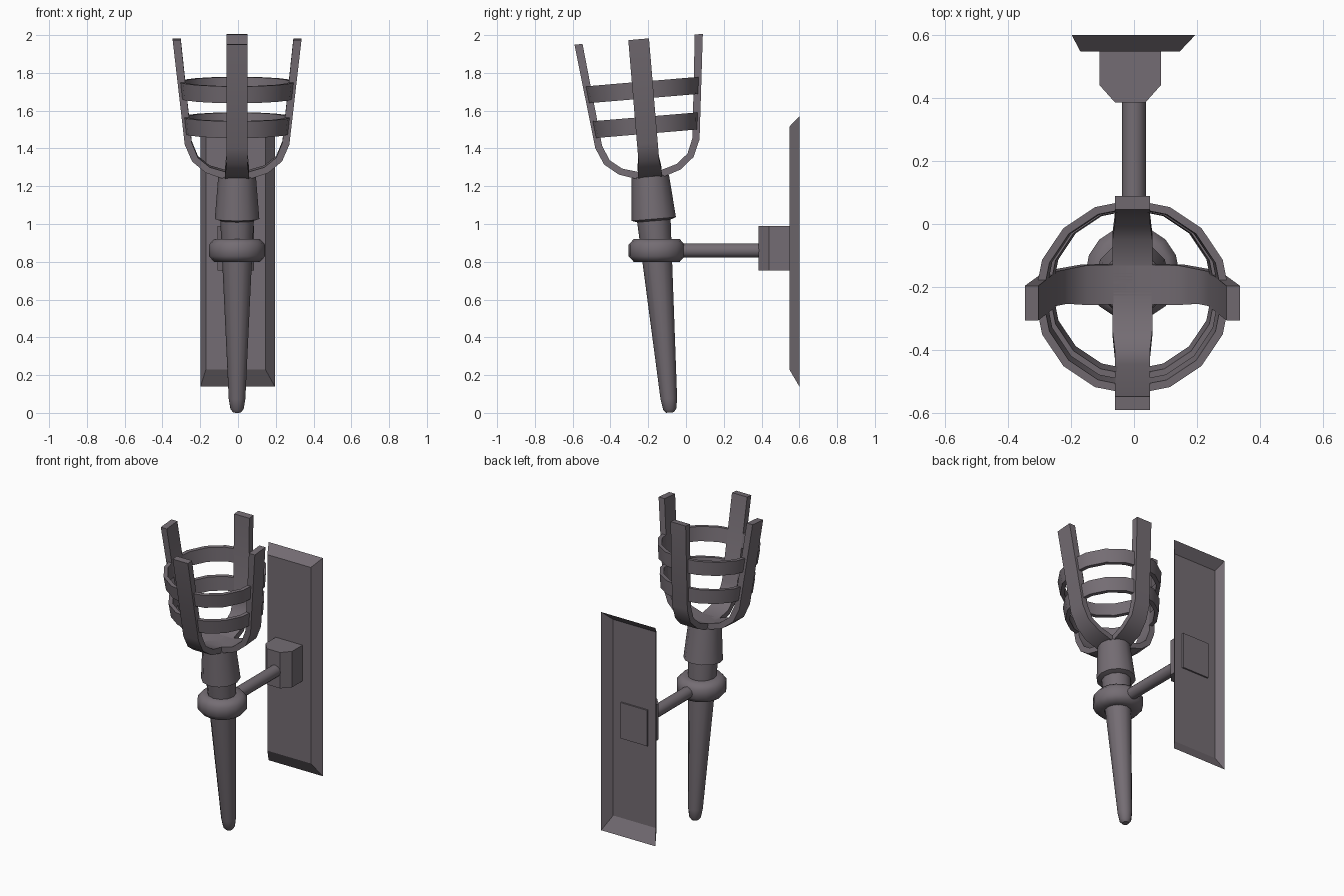
import bpy, bmesh, math
from mathutils import Matrix, Vector

if "Cube" in bpy.data.objects:
    bpy.data.objects.remove(bpy.data.objects["Cube"])

iron = bpy.data.materials.new("dark iron")
iron.diffuse_color = (0.175, 0.152, 0.172, 1)
iron.use_nodes = True
iron.node_tree.nodes["Principled BSDF"].inputs["Base Color"].default_value = iron.diffuse_color

X0 = -0.005
# torch frame: origin at the handle tip, leaning forward as it rises
TILT = Matrix.Translation((X0, -0.085, 0.005)) @ Matrix.Rotation(math.radians(4.8), 4, 'X')


def add(name, verts, faces, matrix=Matrix(), smooth=None, closed=True):
    bm = bmesh.new()
    vs = [bm.verts.new(matrix @ Vector(v)) for v in verts]
    for f in faces:
        bm.faces.new([vs[i] for i in f])
    if closed:
        bmesh.ops.recalc_face_normals(bm, faces=bm.faces)
    me = bpy.data.meshes.new(name)
    bm.to_mesh(me)
    bm.free()
    me.materials.append(iron)
    ob = bpy.data.objects.new(name, me)
    bpy.context.collection.objects.link(ob)
    if smooth:
        bpy.ops.object.select_all(action='DESELECT')
        ob.select_set(True)
        bpy.context.view_layer.objects.active = ob
        bpy.ops.object.shade_smooth_by_angle(angle=math.radians(smooth))
    return ob


def lathe(name, prof, n, matrix, smooth=None, loop=False):
    """Spin (radius, height) points; loop closes the profile into a ring."""
    verts = [(r * math.cos(2 * math.pi * k / n), r * math.sin(2 * math.pi * k / n), h)
             for r, h in prof for k in range(n)]
    m = len(prof)
    faces = []
    for i in range(m if loop else m - 1):
        j = (i + 1) % m
        for k in range(n):
            l = (k + 1) % n
            faces.append((i * n + k, i * n + l, j * n + l, j * n + k))
    if not loop:
        faces += [tuple(range(n)), tuple(range((m - 1) * n, m * n))]
    return add(name, verts, faces, matrix, smooth)


def prism(name, outline, z0, z1):
    n = len(outline)
    verts = [(x, y, z) for z in (z0, z1) for x, y in outline]
    faces = [tuple(range(n)), tuple(range(n, 2 * n))]
    faces += [(i, (i + 1) % n, n + (i + 1) % n, n + i) for i in range(n)]
    return add(name, verts, faces)


# handle and collar
lathe("handle", [(0.02, -0.003), (0.035, 0.015), (0.044, 0.07), (0.09, 1.04)], 12, TILT, 40)
lathe("collar", [(0.08, 1.012), (0.118, 1.025), (0.1, 1.25), (0.08, 1.258)], 12, TILT, 40)

# upright holding ring
lathe("holding_ring", [(0.08, 0.80), (0.122, 0.80), (0.149, 0.83), (0.149, 0.89),
                       (0.122, 0.92), (0.08, 0.92)], 16,
      Matrix.Translation((X0, -0.155, 0)), 50, loop=True)

# basket prongs: outer and inner (radius, height) curves
outer = [(0, 1.243), (0.07, 1.243), (0.165, 1.275), (0.238, 1.335), (0.277, 1.425), (0.341, 1.98)]
inner = [(0, 1.28), (0.06, 1.28), (0.145, 1.305), (0.207, 1.355), (0.24, 1.435), (0.298, 1.98)]
for q, side in enumerate(("right", "back", "left", "front")):
    verts, faces = [], []
    for i, (o, p) in enumerate(zip(outer, inner)):
        w = 0.063 if i < 3 else 0.055
        verts += [(o[0], -w, o[1]), (o[0], w, o[1]), (p[0], w, p[1]), (p[0], -w, p[1])]
        if i:
            b = 4 * i
            faces += [(b - 4 + k, b - 4 + (k + 1) % 4, b + (k + 1) % 4, b + k) for k in range(4)]
    faces += [(0, 1, 2, 3), (20, 21, 22, 23)]
    add("basket_prong_" + side, verts, faces,
        TILT @ Matrix.Rotation(q * math.pi / 2, 4, 'Z'), 30)

# basket bands
for name, r, s in (("lower_band", 0.279, 1.478), ("upper_band", 0.3, 1.665)):
    lathe(name, [(r, s), (r + 0.01, s + 0.09), (r - 0.015, s + 0.09), (r - 0.025, s)],
          16, TILT, 30, loop=True)

# arm from ring to wall block
lathe("arm", [(0.038, -0.02), (0.038, 0.40)], 12,
      Matrix.Translation((0, 0, 0.86)) @ Matrix.Rotation(-math.pi / 2, 4, 'X'), 40)

# chamfered block, poking just through the plate
c = -0.012
prism("wall_block", [(c - 0.097, 0.557), (c - 0.097, 0.44), (c - 0.048, 0.385),
                     (c + 0.048, 0.385), (c + 0.097, 0.44), (c + 0.097, 0.557)], 0.755, 0.99)

# wall plate: bevelled sheet with an open back
verts = []
for y, x0, x1, z0, z1 in ((0.547, -0.17, 0.145, 0.23, 1.515), (0.6, -0.198, 0.195, 0.14, 1.57)):
    verts += [(x0, y, z0), (x1, y, z0), (x1, y, z1), (x0, y, z1)]
faces = [(0, 1, 2, 3)] + [(4 + k, 4 + (k + 1) % 4, (k + 1) % 4, k) for k in range(4)]
add("wall_plate", verts, faces, closed=False)
